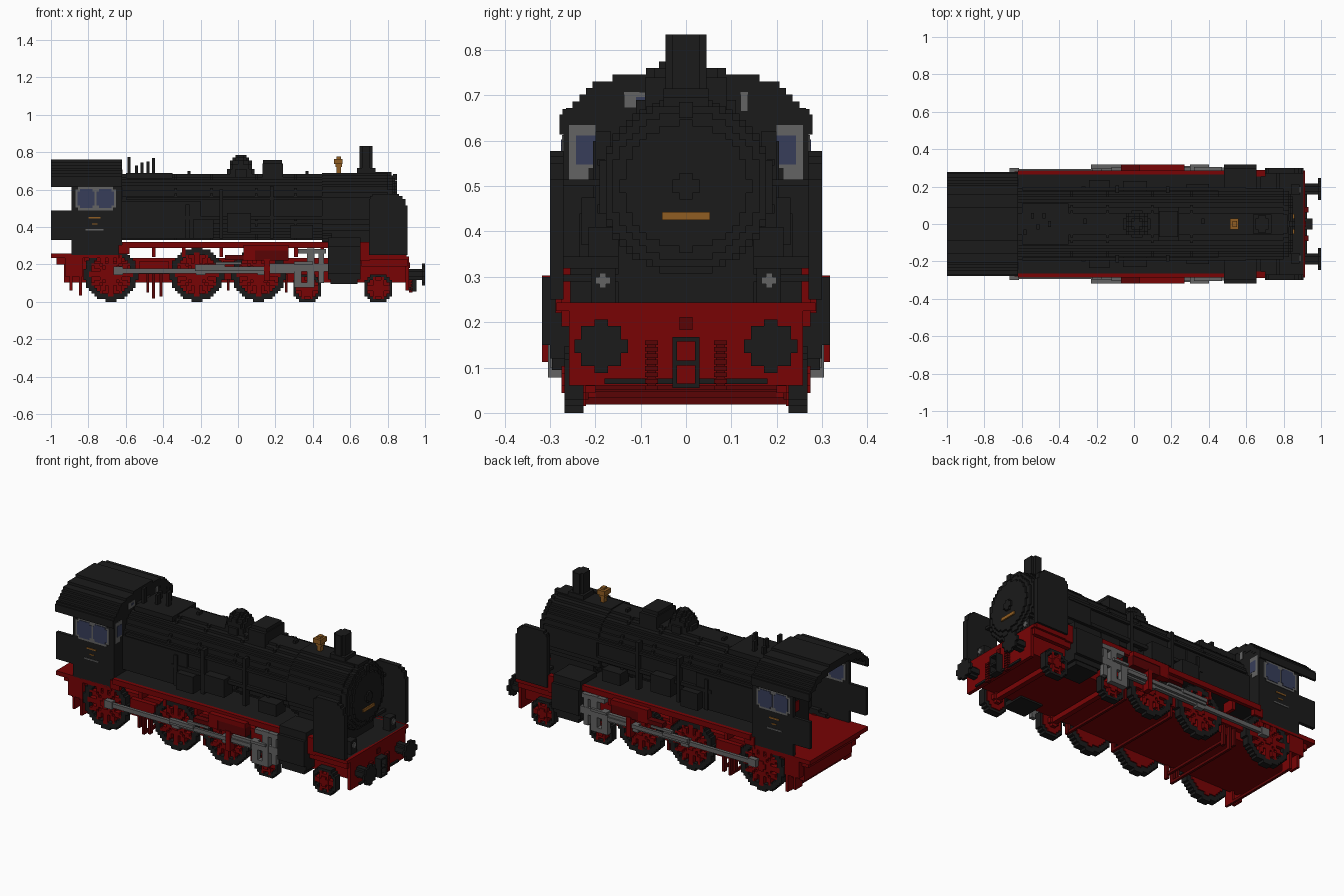
import bpy, bmesh, math

cube = bpy.data.objects.get("Cube")
if cube:
    bpy.data.objects.remove(cube, do_unlink=True)

V = 0.0147  # block size of the stepped shapes


def material(name, rgb):
    m = bpy.data.materials.new(name)
    m.use_nodes = True
    m.diffuse_color = (*rgb, 1)
    m.node_tree.nodes["Principled BSDF"].inputs["Base Color"].default_value = (*rgb, 1)
    return m


BLACK = material("soot black", (0.0105, 0.0105, 0.0105))
RED = material("chassis red", (0.188, 0.001, 0.0015))
DARKRED = material("dark red", (0.1, 0.001, 0.0015))
GREY = material("steel grey", (0.125, 0.125, 0.125))
GLASS = material("window blue", (0.038, 0.047, 0.1))
BRASS = material("brass", (0.28, 0.11, 0.016))


def build(name, cuboids):
    """One object from cuboids (x0, x1, y0, y1, z0, z1, material)."""
    bm, mats = bmesh.new(), []
    for x0, x1, y0, y1, z0, z1, mat in cuboids:
        if mat not in mats:
            mats.append(mat)
        y0, y1 = min(y0, y1), max(y0, y1)
        p = [bm.verts.new((x, y, z)) for x in (x0, x1) for y in (y0, y1) for z in (z0, z1)]
        for f in ((0, 1, 3, 2), (4, 6, 7, 5), (0, 4, 5, 1), (2, 3, 7, 6), (0, 2, 6, 4), (1, 5, 7, 3)):
            bm.faces.new([p[i] for i in f]).material_index = mats.index(mat)
    me = bpy.data.meshes.new(name)
    bm.to_mesh(me)
    bm.free()
    for m in mats:
        me.materials.append(m)
    bpy.context.collection.objects.link(bpy.data.objects.new(name, me))


def both(name, cuboids):
    """The same part on the front (-y) and back (+y) flank."""
    for side, s in (("front", -1), ("back", 1)):
        build(f"{side}_{name}", [(a, b, s * c, s * d, e, f, m) for a, b, c, d, e, f, m in cuboids])


def sweep(axis, lo, hi, cu, cv, r, rule):
    """Stepped section swept along an axis; rule(u, v) gives a material or None."""
    n, out = math.ceil(r / V), []
    for j in range(-n, n):
        row = [rule((i + .5) * V, (j + .5) * V) for i in range(-n, n)] + [None]
        start = 0
        for i in range(1, len(row)):
            if row[i] != row[start]:
                if row[start]:
                    u = (cu + (start - n) * V, cu + (i - n) * V)
                    v = (cv + j * V, cv + (j + 1) * V)
                    out.append({"x": (lo, hi, *u, *v), "y": (*u, lo, hi, *v),
                                "z": (*u, *v, lo, hi)}[axis] + (row[start],))
                start = i
    return out


def disc(axis, lo, hi, cu, cv, r, mat=BLACK, inner=0):
    return sweep(axis, lo, hi, cu, cv, r, lambda u, v: mat if inner <= math.hypot(u, v) < r else None)


# Boiler, bands and smokebox
BZ = 0.507
build("boiler", disc("x", -0.63, 0.47, 0, BZ, 0.178))
build("smokebox", disc("x", 0.45, 0.80, 0, 0.499, 0.194) + disc("x", 0.80, 0.83, 0, 0.499, 0.182))
for i, x in enumerate((-0.34, -0.15, 0.09, 0.30)):
    build(f"boiler_band_{i + 1}", disc("x", x, x + 0.015, 0, BZ, 0.1835, inner=0.15))
build("smokebox_door", disc("x", 0.83, 0.84, 0, 0.5, 0.165) + disc("x", 0.84, 0.85, 0, 0.5, 0.14)
      + disc("x", 0.85, 0.862, 0, 0.5, 0.03) + [(0.83, 0.85, -0.015, 0.015, 0.65, 0.685, BLACK)])
build("number_plate", [(0.85, 0.858, -0.053, 0.053, 0.425, 0.443, BRASS)])
build("smokebox_saddle", [(0.5, 0.78, -0.15, 0.15, 0.24, 0.38, BLACK)])
build("firebox", [(-0.63, -0.2, -0.19, 0.19, 0.34, 0.54, BLACK), (-0.6, -0.35, -0.11, 0.11, 0.66, 0.69, BLACK)])

# Fittings along the top of the boiler
build("chimney", [(0.65, 0.72, -0.03, 0.03, 0.67, 0.834, BLACK), (0.664, 0.706, -0.045, 0.045, 0.67, 0.834, BLACK),
                  (0.635, 0.735, -0.05, 0.05, 0.66, 0.715, BLACK), (0.73, 0.82, -0.05, 0.05, 0.67, 0.695, BLACK)])
build("steam_dome", [c for lo, hi, r in ((0.66, 0.71, 0.075), (0.71, 0.735, 0.066), (0.735, 0.757, 0.055),
                                         (0.757, 0.772, 0.042), (0.772, 0.785, 0.025))
                     for c in disc("z", lo, hi, 0.015, 0, r)])
build("sand_dome", [(0.13, 0.24, -0.09, 0.09, 0.65, 0.74, BLACK), (0.135, 0.235, -0.07, 0.07, 0.74, 0.76, BLACK)])
build("bell", [(0.527, 0.55, -0.015, 0.015, 0.68, 0.777, BRASS), (0.512, 0.56, -0.03, 0.03, 0.737, 0.765, BRASS),
               (0.52, 0.555, -0.02, 0.02, 0.72, 0.737, BRASS)])
build("valves", [(x, x + 0.016, y, y + 0.03, 0.66, z, BLACK) for x, y, z in
                 ((-0.59, -0.06, 0.775), (-0.55, 0.03, 0.73), (-0.52, -0.03, 0.745), (-0.49, 0.03, 0.75),
                  (-0.46, -0.015, 0.77), (-0.27, 0.0, 0.70), (0.36, 0.0, 0.70))])

# Pipes, pump and tool boxes on the boiler flanks
both("boiler_pipes", [(-0.6, 0.6, 0.18, 0.195, 0.545, 0.56, BLACK), (-0.3, 0.45, 0.17, 0.195, 0.44, 0.46, BLACK),
                      (-0.1, -0.08, 0.165, 0.205, 0.34, 0.6, BLACK), (0.17, 0.19, 0.165, 0.2, 0.34, 0.62, BLACK),
                      (-0.28, -0.26, 0.18, 0.2, 0.34, 0.52, BLACK)])
both("tool_boxes", [(-0.06, 0.07, 0.15, 0.23, 0.37, 0.475, BLACK), (-0.24, -0.13, 0.15, 0.235, 0.34, 0.44, BLACK),
                    (0.28, 0.4, 0.13, 0.215, 0.34, 0.41, BLACK)])

# Running boards and front deck
build("running_deck", [(-0.63, 0.68, -0.268, 0.268, 0.302, 0.318, BLACK),
                       (0.64, 0.905, -0.27, 0.27, 0.225, 0.243, BLACK)])
both("running_board_edge", [(-0.62, 0.48, 0.265, 0.287, 0.288, 0.32, RED), (-0.64, -0.58, 0.255, 0.28, 0.255, 0.305, RED)]
     + [(x, x + 0.02, 0.2, 0.27, 0.24, 0.3, RED) for x in (-0.46, -0.3, -0.1, 0.06, 0.3, 0.44)])
both("front_skirt", [(0.66, 0.905, 0.25, 0.275, 0.19, 0.243, RED), (0.655, 0.702, 0.255, 0.288, 0.22, 0.32, RED),
                     (0.70, 0.90, 0.275, 0.288, 0.225, 0.25, RED)])

# Smoke deflectors with stepped upper corners
both("smoke_deflector", [(0.70, 0.905, 0.27, 0.30, 0.25, 0.515, BLACK), (0.70, 0.895, 0.27, 0.30, 0.515, 0.55, BLACK),
                         (0.705, 0.88, 0.27, 0.30, 0.55, 0.565, BLACK), (0.72, 0.86, 0.27, 0.30, 0.565, 0.578, BLACK),
                         (0.76, 0.78, 0.17, 0.28, 0.5, 0.515, BLACK), (0.76, 0.78, 0.1, 0.28, 0.29, 0.305, BLACK)])
both("lamp", [(0.84, 0.885, 0.155, 0.21, 0.242, 0.32, BLACK), (0.885, 0.893, 0.167, 0.2, 0.284, 0.3, GREY),
              (0.885, 0.893, 0.176, 0.191, 0.275, 0.308, GREY)])

# Cab: walls, sheets, floor and arched roof
both("cab_wall", [(-0.89, -0.62, 0.25, 0.27, 0.25, 0.66, BLACK), (-1.0, -0.89, 0.25, 0.27, 0.33, 0.49, BLACK)])


def roof_top(u):
    return 0.76 - 0.06 * (u / 0.275) ** 2 - 0.055 * (u / 0.275) ** 8


def cab_front(u, v):
    return BLACK if abs(u) < 0.26 and 0.26 < v + 0.5 < roof_top(u) - 0.02 else None


def roof(u, v):
    return BLACK if abs(u) < 0.275 and roof_top(u) - 0.042 < v + 0.643 < roof_top(u) else None


build("cab_front_wall", sweep("x", -0.645, -0.622, 0, 0.5, 0.27, cab_front))
build("cab_roof", sweep("x", -1.0, -0.62, 0, 0.643, 0.275, roof))
both("roof_eave", [(-1.0, -0.62, 0.255, 0.272, 0.637, 0.67, BLACK)])
build("cab_floor", [(-1.0, -0.64, -0.27, 0.27, 0.235, 0.26, RED)])
build("boiler_backhead", [(-0.70, -0.645, -0.15, 0.15, 0.26, 0.62, BLACK), (-0.706, -0.70, -0.03, 0.03, 0.5, 0.56, GREY),
                          (-0.706, -0.70, -0.05, 0.05, 0.36, 0.42, RED)])

# Cab windows on the flanks and facing forward, plates below
both("cab_window", [(-0.87, -0.652, 0.245, 0.273, 0.505, 0.6, GREY), (-0.855, -0.667, 0.245, 0.273, 0.49, 0.613, GREY)]
     + [c for x in (-0.858, -0.756) for c in ((x, x + 0.092, 0.243, 0.276, 0.515, 0.59, GLASS),
                                              (x + 0.012, x + 0.08, 0.243, 0.276, 0.502, 0.603, GLASS))])
both("cab_front_window", [(-0.65, -0.6195, 0.2, 0.258, 0.54, 0.635, GREY), (-0.65, -0.6195, 0.215, 0.258, 0.515, 0.54, GREY),
                          (-0.652, -0.6185, 0.2, 0.243, 0.548, 0.612, GLASS)])
build("cab_skylights", [(-0.63, -0.6185, -0.137, -0.08, 0.672, 0.708, GREY), (-0.63, -0.6185, 0.12, 0.137, 0.665, 0.708, GREY),
                        (-0.63, -0.6175, -0.11, -0.09, 0.687, 0.697, GLASS)])
both("cab_plates", [(-0.8, -0.735, 0.27, 0.274, 0.446, 0.454, BRASS), (-0.78, -0.75, 0.27, 0.274, 0.414, 0.42, BRASS),
                    (-0.815, -0.72, 0.27, 0.274, 0.383, 0.39, GREY)])

# Chassis, buffer beam and underframe
build("chassis", [(-0.93, 0.9, -0.222, 0.222, 0.105, 0.235, RED), (-0.97, -0.88, -0.24, 0.24, 0.2, 0.24, RED)])
build("buffer_beam", [(0.895, 0.915, -0.258, 0.258, 0.06, 0.243, RED), (0.895, 0.915, -0.285, 0.285, 0.225, 0.243, RED)]
      + disc("x", 0.915, 0.92, 0, 0.197, 0.02, DARKRED))
both("rear_frame", [(-0.925, -0.83, 0.2, 0.265, 0.135, 0.24, RED), (-0.82, -0.6, 0.2, 0.255, 0.215, 0.255, RED),
                    (-0.85, -0.835, 0.2, 0.262, 0.035, 0.14, RED), (-0.9, -0.885, 0.2, 0.262, 0.06, 0.14, RED),
                    (-0.53, -0.37, 0.2, 0.25, 0.15, 0.215, RED), (-0.08, -0.02, 0.2, 0.25, 0.12, 0.22, RED)])
build("brake_bars", [(x, x + 0.014, -0.235, 0.235, z, z + 0.016, DARKRED)
                     for x, z in ((-0.85, 0.033), (-0.46, 0.018), (-0.42, 0.047), (-0.06, 0.06), (0.25, 0.05))])
both("brake_hanger", [(x, x + 0.015, 0.215, 0.24, z, 0.15, DARKRED)
                      for x, z in ((-0.49, 0.05), (-0.46, 0.018), (-0.42, 0.03), (-0.06, 0.06), (0.25, 0.05))])

# Buffers, coupling and hoses
both("buffer", disc("x", 0.915, 0.985, 0.187, 0.147, 0.026) + disc("x", 0.985, 1.0, 0.187, 0.147, 0.055))
build("coupling", [(0.915, 0.955, y, y + 0.01, 0.055, 0.167, BLACK) for y in (-0.03, 0.02)]
      + [(0.915, 0.955, -0.03, 0.03, z, z + 0.01, BLACK) for z in (0.055, 0.105, 0.157)])
both("brake_hose", [(0.915, 0.932, 0.062, 0.09, 0.05 + 0.0143 * i, 0.06 + 0.0143 * i, DARKRED) for i in range(8)]
     + [(0.915, 0.925, 0.066, 0.086, 0.05, 0.157, DARKRED), (0.915, 0.925, 0.03, 0.18, 0.064, 0.076, BLACK)])


# Spoked wheels with black tyres
def wheel(name, x, r, spokes, tyre):
    z = round(r / V) * V

    def rule(u, v):
        d, a = math.hypot(u, v), math.atan2(v, u) * spokes / (2 * math.pi)
        if d > r:
            return None
        if d > r - tyre:
            return BLACK
        off = abs(a - round(a)) * 2 * math.pi / spokes * d
        return RED if d < 0.04 or off < 0.012 else None
    both(name, sweep("y", 0.226, 0.268, x, z, r, rule) + disc("y", 0.2, 0.274, x, z, 0.028, RED)
         + disc("y", 0.22, 0.236, x, z, r - tyre, RED))


for i, x in enumerate((-0.68, -0.22, 0.11)):
    wheel(f"driving_wheel_{i + 1}", x, 0.142, 12, 0.03)
for i, x in enumerate((0.37, 0.75)):
    wheel(f"leading_wheel_{i + 1}", x, 0.08, 6, 0.023)
build("axles", [(x - .015, x + .015, -0.23, 0.23, z - .015, z + .015, RED)
                for x, z in ((-0.68, .147), (-0.22, .147), (0.11, .147), (0.37, .075), (0.75, .075))])

# Cylinders, rods and valve gear
both("cylinder", [(0.48, 0.655, 0.15, 0.3, 0.12, 0.345, BLACK), (0.48, 0.655, 0.2, 0.318, 0.15, 0.3, BLACK),
                  (0.495, 0.64, 0.15, 0.295, 0.095, 0.12, BLACK)])
both("drive_rods", [(-0.64, 0.32, 0.276, 0.295, 0.153, 0.178, GREY), (-0.23, 0.3, 0.295, 0.31, 0.166, 0.188, GREY),
                    (-0.12, 0.02, 0.285, 0.305, 0.2, 0.214, GREY), (-0.23, -0.07, 0.295, 0.318, 0.18, 0.2, GREY),
                    (0.15, 0.48, 0.28, 0.302, 0.163, 0.205, GREY)]
     + [(x - 0.025, x + 0.025, 0.27, 0.3, 0.143, 0.188, GREY) for x in (-0.64, -0.2, 0.13)])
both("crosshead", [(0.3, 0.34, 0.275, 0.304, 0.082, 0.215, GREY), (0.37, 0.41, 0.27, 0.304, 0.08, 0.285, GREY),
                   (0.3, 0.41, 0.27, 0.304, 0.078, 0.105, GREY), (0.32, 0.47, 0.27, 0.304, 0.258, 0.283, GREY),
                   (0.3, 0.4, 0.3, 0.318, 0.2, 0.215, GREY), (0.43, 0.46, 0.275, 0.3, 0.1, 0.26, GREY)])
both("valve_bracket", [(0.09, 0.27, 0.27, 0.314, 0.222, 0.28, DARKRED), (0.03, 0.27, 0.275, 0.318, 0.275, 0.303, RED),
                       (0.03, 0.09, 0.275, 0.318, 0.222, 0.28, RED), (-0.07, 0.04, 0.28, 0.318, 0.225, 0.25, DARKRED),
                       (0.14, 0.17, 0.275, 0.318, 0.112, 0.23, RED)])
